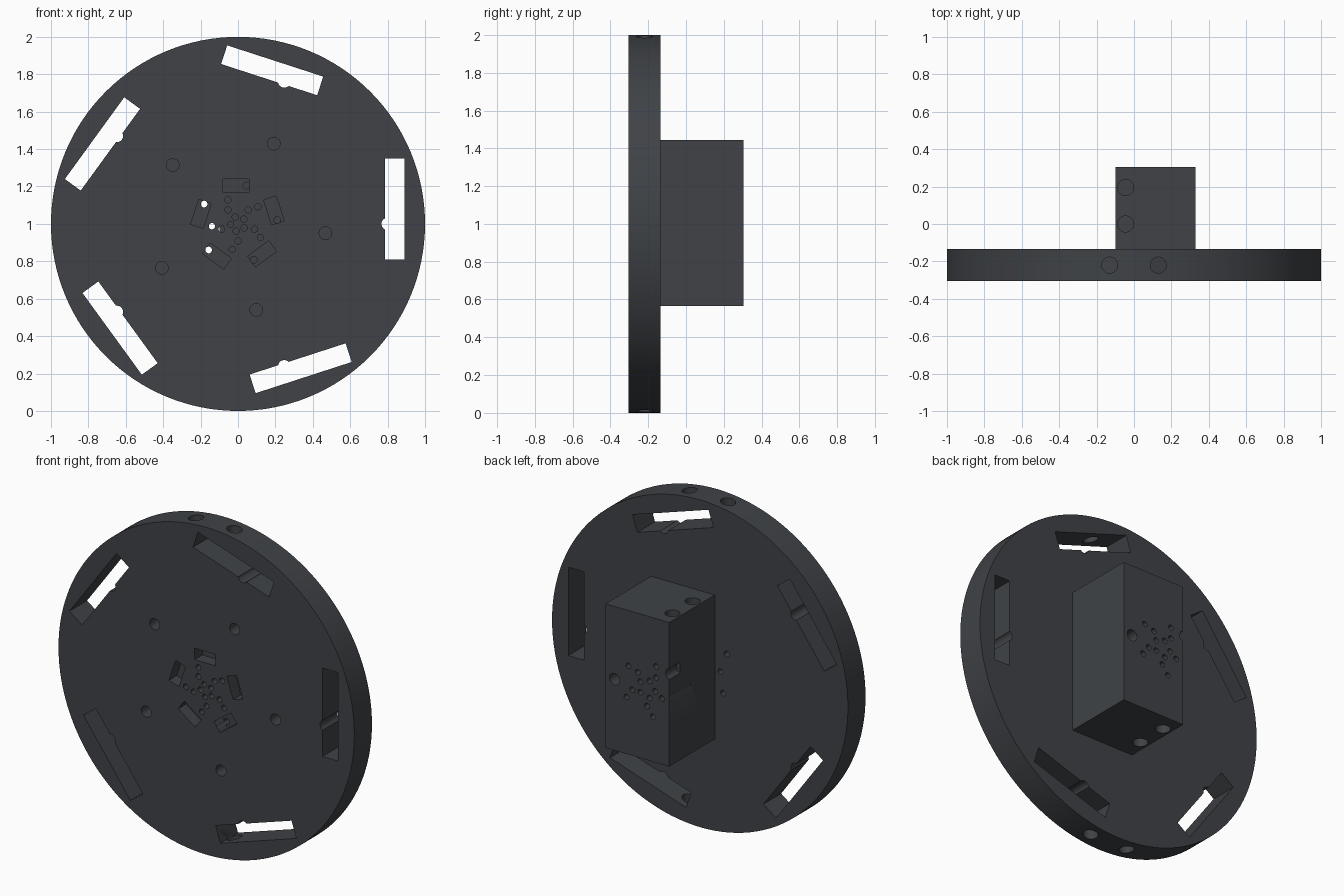
import bpy, bmesh
from math import radians, pi
from mathutils import Matrix, Vector

if "Cube" in bpy.data.objects:
    bpy.data.objects.remove(bpy.data.objects["Cube"])

CENTRE = Matrix.Translation((0, 0, 1))
mat = bpy.data.materials.new("dark_grey")
mat.diffuse_color = (0.05, 0.055, 0.062, 1)
mat.use_nodes = True
mat.node_tree.nodes["Principled BSDF"].inputs["Base Color"].default_value = mat.diffuse_color


def turn(deg, base=CENTRE):
    # counter-clockwise in the front view, about the wheel centre
    return base @ Matrix.Rotation(radians(-deg), 4, 'Y')


def cyl(bm, x, z, r, y0, y1, m=CENTRE, seg=24):
    # cylinder along y, x and z measured from the frame m
    loc = Matrix.Translation((x, (y0 + y1) / 2, z))
    bmesh.ops.create_cone(bm, cap_ends=True, segments=seg, radius1=r, radius2=r,
                          depth=y1 - y0, matrix=m @ loc @ Matrix.Rotation(pi / 2, 4, 'X'))


def vcyl(bm, x, y, r, z0, z1):
    # vertical cylinder
    bmesh.ops.create_cone(bm, cap_ends=True, segments=24, radius1=r, radius2=r,
                          depth=z1 - z0, matrix=Matrix.Translation((x, y, (z0 + z1) / 2)))


def box(bm, lo, hi, m=Matrix.Identity(4)):
    lo, hi = Vector(lo), Vector(hi)
    bmesh.ops.create_cube(bm, size=1, matrix=m @ Matrix.Translation((lo + hi) / 2)
                          @ Matrix.Diagonal((*(hi - lo), 1)))


def make(name, bm):
    me = bpy.data.meshes.new(name)
    bm.to_mesh(me)
    bm.free()
    ob = bpy.data.objects.new(name, me)
    bpy.context.collection.objects.link(ob)
    return ob


def carve(ob, bm):
    # subtract the cutter mesh, then drop the cutter
    cutter = make("cutter", bm)
    cutter.hide_render = True
    mod = ob.modifiers.new("holes", 'BOOLEAN')
    mod.operation, mod.solver, mod.object = 'DIFFERENCE', 'EXACT', cutter
    mod.use_self = True
    bpy.ops.object.select_all(action='DESELECT')
    bpy.context.view_layer.objects.active = ob
    ob.select_set(True)
    bpy.ops.object.modifier_apply(modifier=mod.name)
    bpy.data.objects.remove(cutter)
    ob.data.materials.clear()
    ob.data.materials.append(mat)
    bpy.ops.object.shade_smooth_by_angle(angle=radians(30))


FRONT, BACK = -0.305, -0.135

# wheel disc
bm = bmesh.new()
cyl(bm, 0, 0, 1, FRONT, BACK, seg=128)
disc = make("wheel_disc", bm)

cut = bmesh.new()
for k in range(5):
    m = turn(72 * k)
    # rim slot with a round notch in its inner wall
    box(cut, (0.785, -0.4, -0.19), (0.89, 0, 0.35), m)
    cyl(cut, 0.8, 0, 0.033, -0.39, -0.01, m)
    # shallow rectangular pocket with a through hole
    box(cut, (-0.08, -0.4, 0.17), (0.06, -0.23, 0.24), m)
    cyl(cut, 0.045, 0.205, 0.018, -0.39, 0, m, 16)
    # blind screw hole
    cyl(cut, 0.47, 0, 0.034, -0.4, -0.22, turn(72 * k - 6))
    # rings of small holes
    for r, a in ((0.04, 40), (0.092, 54), (0.14, 41)):
        cyl(cut, r, 0, 0.017, -0.4, 0, turn(72 * k + a), 16)
# paired holes in the rim, top and bottom
for x in (-0.13, 0.13):
    vcyl(cut, x, -0.22, 0.043, 1.86, 2.1)
    vcyl(cut, x, -0.22, 0.043, -0.1, 0.14)
carve(disc, cut)

# hub block
bm = bmesh.new()
box(bm, (-0.10, BACK, 0.565), (0.33, 0.305, 1.445))
block = make("hub_block", bm)

cut = bmesh.new()
hub = Matrix.Translation((0.05, 0, 1))
for k in range(5):
    for r, a in ((0.055, 36), (0.105, 54), (0.165, 40)):
        cyl(cut, r, 0, 0.017, 0.1, 0.4, turn(72 * k + a, hub), 16)
# larger side hole and the one breaking through the edge
cyl(cut, 0.27, 0, 0.035, 0.15, 0.4)
cyl(cut, -0.11, 0.13, 0.035, 0.2, 0.4)
# end holes, top and bottom
for y in (0.0, 0.195):
    vcyl(cut, -0.045, y, 0.043, 1.3, 1.6)
    vcyl(cut, -0.045, y, 0.043, 0.4, 0.71)
carve(block, cut)
